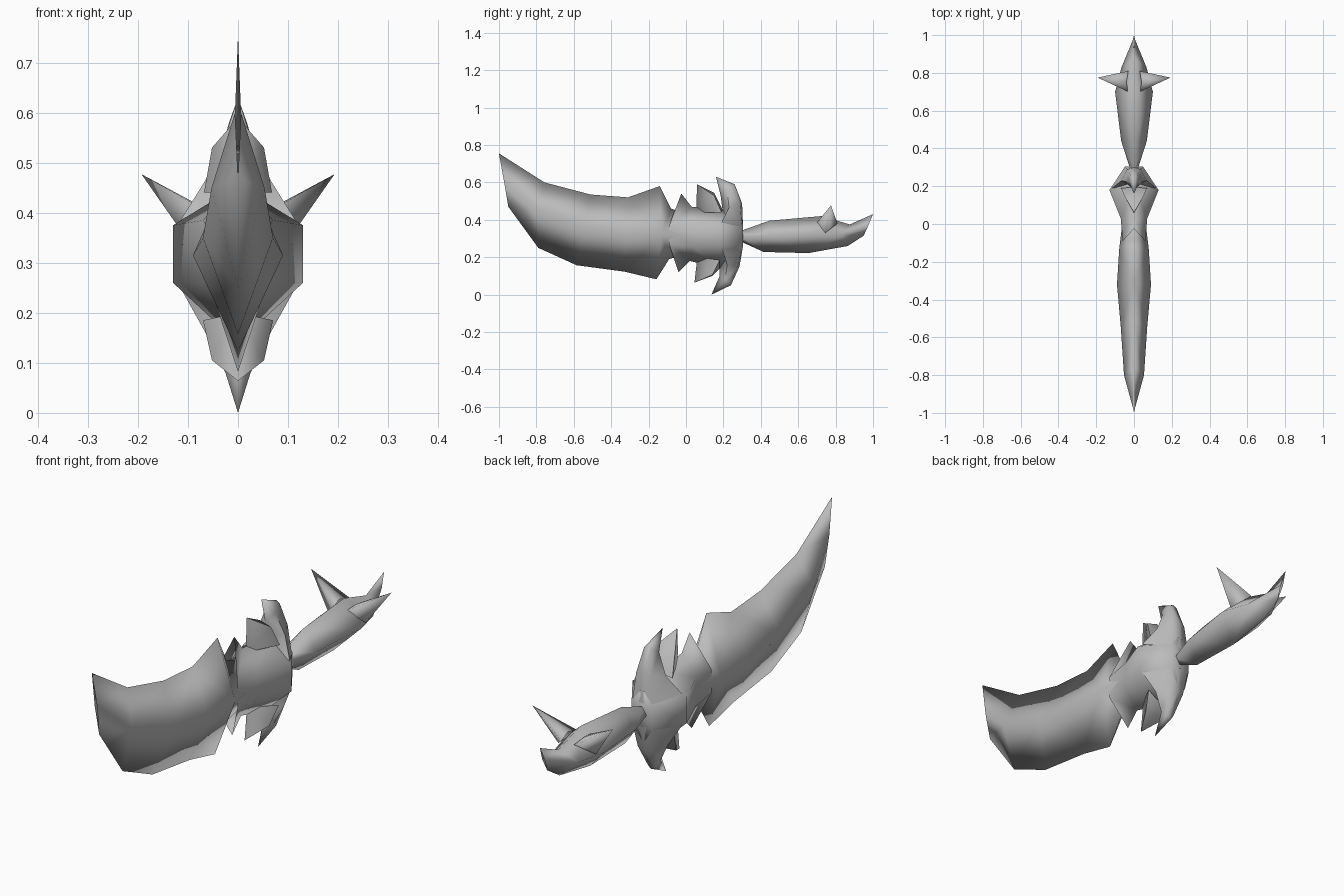
import bpy
import bmesh
import math

old = bpy.data.objects.get("Cube")
if old:
    bpy.data.objects.remove(old, do_unlink=True)

steel = bpy.data.materials.new("grey_steel")
steel.use_nodes = True
GREY = (0.5, 0.5, 0.5, 1)
steel.diffuse_color = GREY
steel.node_tree.nodes["Principled BSDF"].inputs["Base Color"].default_value = GREY


def finish(bm, name, angle):
    """Turn one half into a smooth object mirrored across the middle."""
    bmesh.ops.recalc_face_normals(bm, faces=bm.faces)
    if sum(f.normal.x * f.calc_area() for f in bm.faces) < 0:
        bmesh.ops.reverse_faces(bm, faces=bm.faces)
    mesh = bpy.data.meshes.new(name)
    bm.to_mesh(mesh)
    bm.free()
    mesh.materials.append(steel)
    obj = bpy.data.objects.new(name, mesh)
    bpy.context.collection.objects.link(obj)
    bpy.ops.object.select_all(action='DESELECT')
    obj.select_set(True)
    bpy.context.view_layer.objects.active = obj
    bpy.ops.object.shade_smooth_by_angle(angle=math.radians(angle))
    obj.modifiers.new("Mirror", 'MIRROR')
    return obj


def half_loft(name, rows, angle=180):
    """Loft rows of points running from the upper to the lower middle line."""
    bm = bmesh.new()
    made = [[bm.verts.new(p) for p in row] for row in rows]
    for a, b in zip(made, made[1:]):
        for i in range(max(len(a), len(b)) - 1):
            loop = []
            for v in (a[min(i, len(a) - 1)], a[min(i + 1, len(a) - 1)],
                      b[min(i + 1, len(b) - 1)], b[min(i, len(b) - 1)]):
                if v not in loop:
                    loop.append(v)
            bm.faces.new(loop)
    bmesh.ops.triangulate(bm, faces=bm.faces)
    return finish(bm, name, angle)


# Curved blade: spine, side ridge, cutting edge; its tail runs into the collar
half_loft("blade", [
    [(0, -1, .755), (.006, -.972, .6), (0, -.95, .47)],
    [(0, -.757, .6), (.053, -.8, .45), (0, -.79, .25)],
    [(0, -.51, .535), (.07, -.545, .35), (0, -.585, .157)],
    [(0, -.31, .52), (.09, -.32, .315), (0, -.33, .123)],
    [(0, -.14, .58), (.078, -.13, .32), (0, -.158, .082)],
    [(0, -.08, .46), (.068, -.05, .32), (0, -.09, .19)],
    [(0, .03, .42), (.06, .04, .32), (0, .02, .22)],
])

# Jagged collar flaring out and closing at the back of the guard
half_loft("collar", [
    [(0, -.025, .54), (.06, -.09, .37), (.06, -.09, .27), (0, -.04, .12)],
    [(0, .03, .47), (.07, .03, .385), (.07, .03, .26), (0, .02, .18)],
    [(0, .195, .455), (.13, .18, .375), (.13, .18, .26), (0, .18, .14)],
    [(0, .3, .42), (.047, .305, .36), (.047, .305, .26), (0, .29, .18)],
    [(0, .305, .31)],
])

# Collar spikes above and below
half_loft("upper_collar_spike", [
    [(0, .06, .59)],
    [(0, .055, .485), (.052, .15, .53), (0, .15, .545)],
    [(0, .06, .44), (.068, .19, .44), (0, .195, .455)],
], angle=50)
half_loft("lower_collar_spike", [
    [(0, .045, .064)],
    [(0, .055, .15), (.052, .14, .105), (0, .14, .1)],
    [(0, .06, .2), (.07, .18, .185), (0, .18, .14)],
], angle=50)

# Guard arms with forward-hooked tips
half_loft("upper_guard_arm", [
    [(0, .16, .63)],
    [(0, .185, .53), (.025, .22, .555), (.018, .26, .58), (0, .26, .59)],
    [(0, .195, .455), (.065, .23, .465), (.035, .29, .48), (0, .3, .487)],
    [(0, .2, .4), (.115, .19, .385), (.047, .3, .36), (0, .305, .36)],
], angle=60)
half_loft("lower_guard_arm", [
    [(0, .2, .22), (.115, .19, .25), (.047, .3, .26), (0, .305, .26)],
    [(0, .18, .14), (.065, .22, .16), (.035, .28, .155), (0, .286, .15)],
    [(0, .18, .1), (.025, .21, .08), (.018, .235, .06), (0, .24, .05)],
    [(0, .136, 0)],
], angle=60)

# Grip swelling toward a beaked pommel
half_loft("grip", [
    [(0, .29, .34), (.02, .29, .312), (0, .29, .285)],
    [(0, .445, .395), (.068, .44, .315), (0, .415, .228)],
    [(0, .725, .42), (.1, .7, .325), (0, .655, .222)],
    [(0, .875, .375), (.066, .83, .32), (0, .865, .26)],
    [(0, 1, .43), (.006, .975, .37), (0, .95, .315)],
])

# Pair of pommel horns: four-sided spikes
bm = bmesh.new()
tip = bm.verts.new((.193, .775, .477))
base = [bm.verts.new(p) for p in
        ((.03, .81, .38), (.04, .75, .395), (.03, .7, .385), (.09, .745, .33))]
for i in range(4):
    bm.faces.new((base[i], base[(i + 1) % 4], tip))
finish(bm, "pommel_horns", 180)
